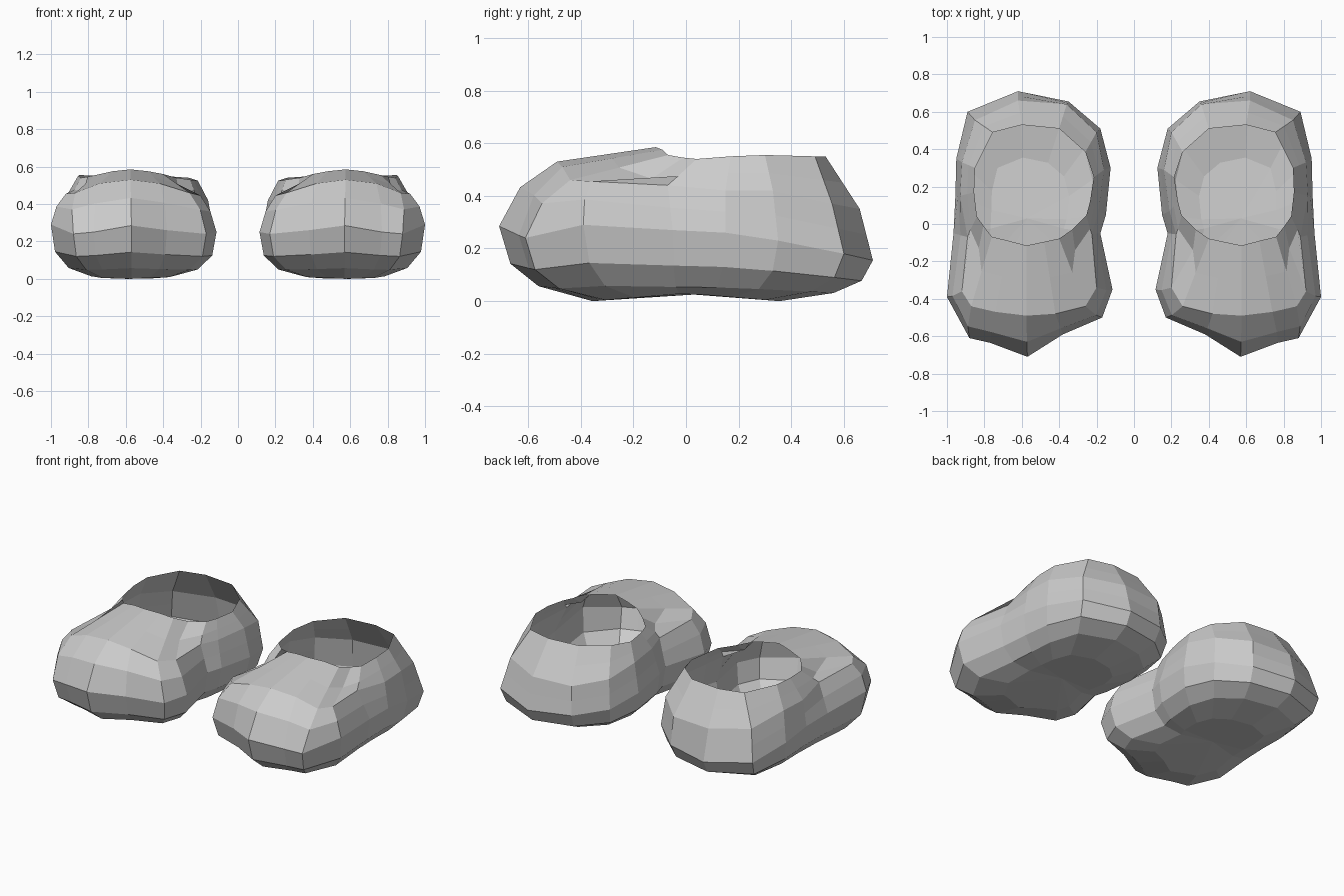
import bpy
import bmesh
from mathutils import Vector

cube = bpy.data.objects.get("Cube")
if cube:
    bpy.data.objects.remove(cube, do_unlink=True)

grey = bpy.data.materials.new("plain grey")
grey.use_nodes = True
colour = (0.6, 0.6, 0.6, 1)
grey.diffuse_color = colour
grey.node_tree.nodes["Principled BSDF"].inputs["Base Color"].default_value = colour

# Widest outline of the left slipper, from the toe round by the outer side
widest = [
    (.57, -.71, .285), (.77, -.635, .25), (.88, -.61, .24), (1.0, -.39, .29),
    (.965, -.05, .27), (.955, .15, .26), (.95, .35, .23), (.89, .60, .18),
    (.62, .71, .155), (.35, .655, .17), (.18, .51, .20), (.125, .30, .24),
    (.15, .05, .26), (.18, -.05, .26), (.115, -.35, .25), (.17, -.50, .24),
    (.38, -.59, .26)]

# Shoulder line: edge of the toe top and upper heel
shoulder = [
    (.575, -.49, .53), (.74, -.47, .51), (.87, -.44, .46), (.92, -.36, .455),
    (.89, -.07, .44), (.93, .15, .42), (.92, .33, .42), (.85, .555, .37),
    (.62, .66, .35), (.36, .64, .35), (.20, .49, .38), (.16, .29, .42),
    (.19, .07, .42), (.225, -.055, .43), (.20, -.34, .445), (.26, -.44, .46),
    (.42, -.48, .51)]

# Rim of the foot opening, highest at the tongue
rim = [
    (.575, -.115, .585), (.67, -.09, .575), (.76, -.068, .555), (.805, -.01, .545),
    (.84, .04, .54), (.855, .17, .55), (.85, .30, .555), (.755, .49, .55),
    (.60, .53, .55), (.40, .51, .55), (.26, .385, .54), (.215, .25, .525),
    (.235, .12, .525), (.255, .045, .53), (.33, -.03, .54), (.40, -.078, .56),
    (.48, -.095, .575)]

CX = .57


def spread(p, sx, sy, z):
    """Scale a point about the slipper's upright axis and set its height."""
    return (CX + (p[0] - CX) * sx, p[1] * sy, z)


def between(a, b):
    return tuple((Vector(a) + Vector(b)) / 2)


def swell(p):
    """Round out the toe end."""
    s = .1 * max(0, -p[1] - .1)
    return spread(p, 1 + s, 1 + s, p[2] + s / 2)


# Collar ring, with a crease on each side where the toe meets the ankle
collar = [between(a, b) for a, b in zip(shoulder, rim)]
collar[3] = (.83, -.13, .465)
collar[4] = (.875, -.03, .475)
collar[13] = (.235, -.025, .475)
collar[14] = (.315, -.14, .465)

# Sole rings (lowest under the ball and heel), side rings, then the upper
rings = [
    [spread(p, .5, .5, .03 * (1 - abs(p[1]) / .71)) for p in widest],
    [spread(p, .78, .79, .2 * p[2]) for p in widest],
    [spread(p, .95, .94, .5 * p[2]) for p in widest],
    widest,
    [swell(between(a, b)) for a, b in zip(widest, shoulder)],
    shoulder,
    collar,
    rim]


def slipper(name, side):
    bm = bmesh.new()
    loops = [[bm.verts.new((p[0] * side, p[1], p[2])) for p in r] for r in rings]
    n = len(widest)
    # Arched middle of the sole
    middle = bm.verts.new((CX * side, .03, .025))
    for i in range(n):
        j = (i + 1) % n
        bm.faces.new((middle, loops[0][j], loops[0][i]))
        for a, b in zip(loops, loops[1:]):
            bm.faces.new((a[i], a[j], b[j], b[i]))
    if side < 0:
        bmesh.ops.reverse_faces(bm, faces=bm.faces[:])
    mesh = bpy.data.meshes.new(name)
    bm.to_mesh(mesh)
    bm.free()
    mesh.materials.append(grey)
    ob = bpy.data.objects.new(name, mesh)
    bpy.context.collection.objects.link(ob)


slipper("left_slipper", 1)
slipper("right_slipper", -1)
